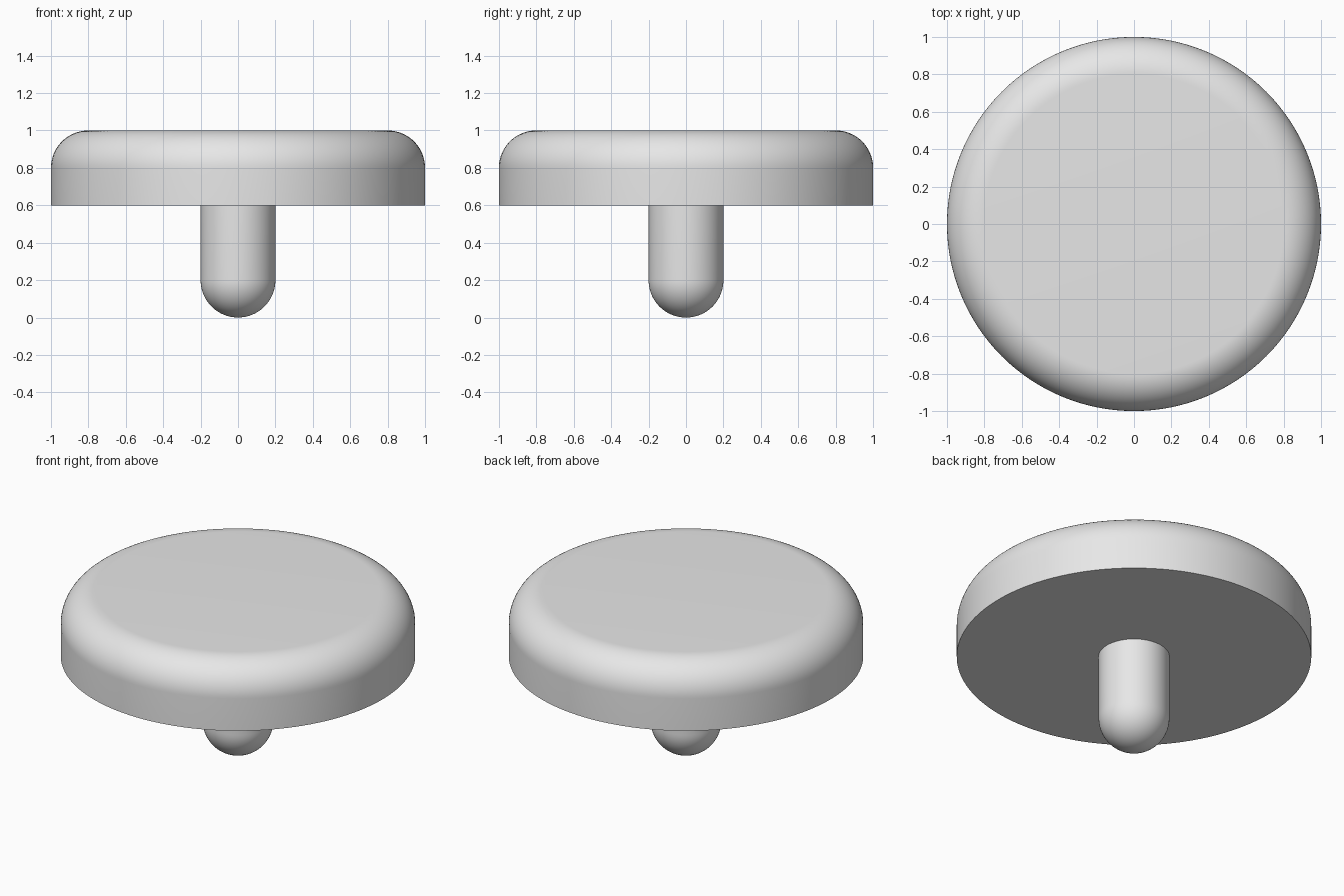
import bpy
from math import sin, cos, pi

SEGMENTS = 128

cube = bpy.data.objects.get("Cube")
if cube:
    bpy.data.objects.remove(cube, do_unlink=True)

grey = bpy.data.materials.new("plain grey")
grey.use_nodes = True
grey.diffuse_color = (0.8, 0.8, 0.8, 1)
grey.node_tree.nodes["Principled BSDF"].inputs["Base Color"].default_value = grey.diffuse_color


def arc(r, z, radius, start, end, steps=20):
    """Points (radius, height) along an arc around (r, z)."""
    angles = [start + (end - start) * i / steps for i in range(steps + 1)]
    return [(r + radius * cos(a), z + radius * sin(a)) for a in angles]


def lathe(name, profile):
    """Revolve a bottom-to-top profile around z; the ends close with a cap or a pole."""
    verts, rings = [], []
    for r, z in profile:
        count = SEGMENTS if r > 1e-5 else 1
        rings.append([len(verts) + i for i in range(count)])
        verts += [(r * cos(2 * pi * i / count), r * sin(2 * pi * i / count), z)
                  for i in range(count)]
    faces = []
    for low, high in zip(rings, rings[1:]):
        for i in range(SEGMENTS):
            j = (i + 1) % SEGMENTS
            if len(low) == 1:
                faces.append((low[0], high[j], high[i]))
            else:
                faces.append((low[i], low[j], high[j], high[i]))
    if len(rings[0]) > 1:
        faces.append(rings[0][::-1])
    faces.append(rings[-1])

    mesh = bpy.data.meshes.new(name)
    mesh.from_pydata(verts, [], faces)
    mesh.materials.append(grey)
    obj = bpy.data.objects.new(name, mesh)
    bpy.context.collection.objects.link(obj)
    bpy.ops.object.select_all(action='DESELECT')
    obj.select_set(True)
    bpy.context.view_layer.objects.active = obj
    bpy.ops.object.shade_smooth_by_angle(angle=pi / 6)
    return obj


# Round disc head with a rounded top rim
lathe("disc_head", [(1, 0.6)] + arc(0.8, 0.8, 0.2, 0, pi / 2))

# Round peg with a hemispherical tip, seated against the disc
lathe("peg", arc(0, 0.2, 0.2, -pi / 2, 0) + [(0.2, 0.6)])
